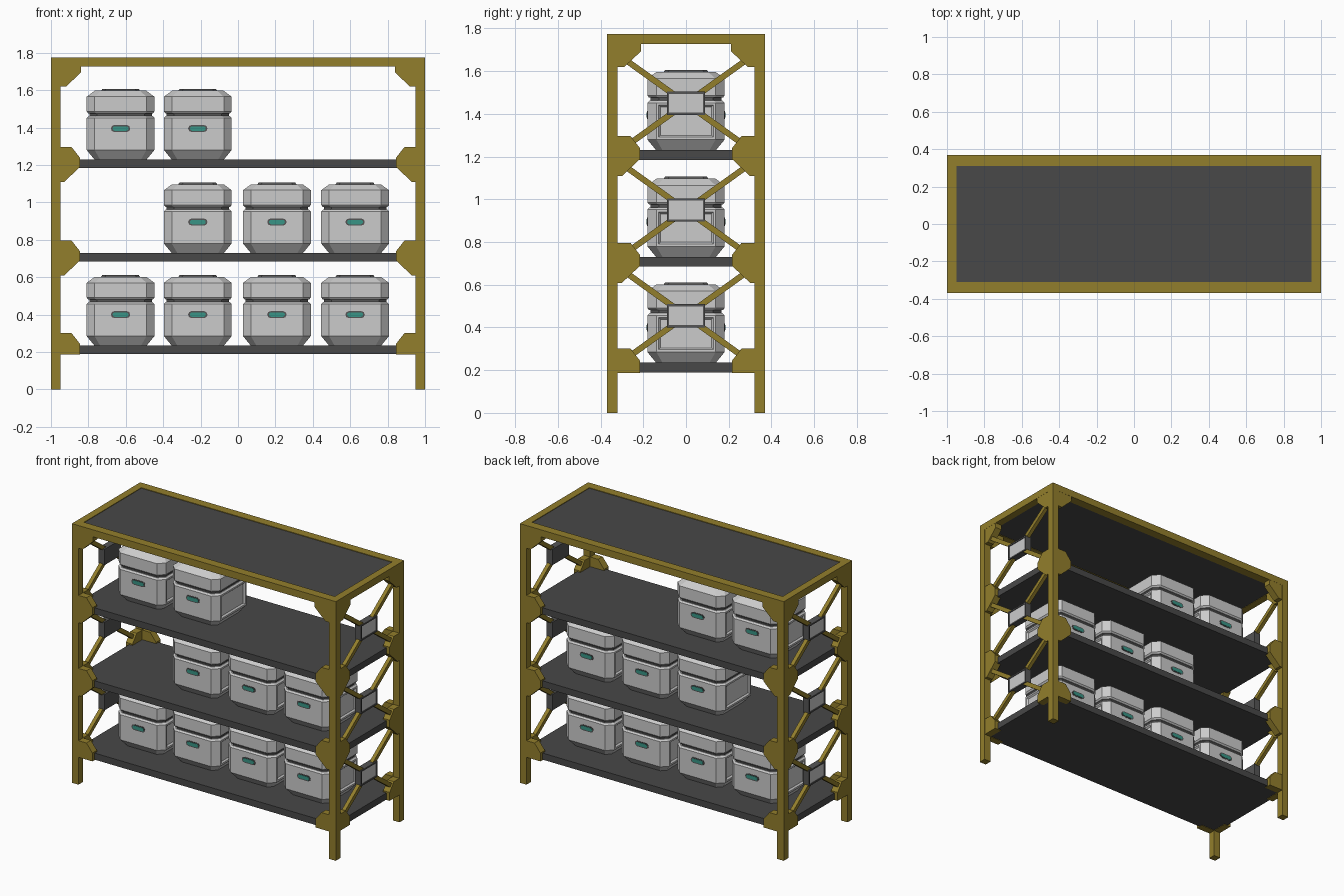
import bpy, bmesh
from math import atan2, hypot, cos, sin, pi
from mathutils import Matrix

if "Cube" in bpy.data.objects:
    bpy.data.objects.remove(bpy.data.objects["Cube"])


def material(name, rgb):
    m = bpy.data.materials.new(name)
    m.diffuse_color = (*rgb, 1)
    m.use_nodes = True
    m.node_tree.nodes["Principled BSDF"].inputs["Base Color"].default_value = m.diffuse_color
    return m


GOLD = material("gold_paint", (0.29, 0.21, 0.025))
DARK = material("dark_metal", (0.065, 0.065, 0.065))
RIM = material("dark_trim", (0.09, 0.09, 0.09))
TEAL = material("teal_handle", (0.04, 0.30, 0.24))


def finish(bm, name, mat=None):
    bmesh.ops.recalc_face_normals(bm, faces=bm.faces[:])
    me = bpy.data.meshes.new(name)
    bm.to_mesh(me)
    bm.free()
    if mat:
        me.materials.append(mat)
    ob = bpy.data.objects.new(name, me)
    bpy.context.collection.objects.link(ob)
    return ob


def box(name, x, y, z, mat=None):
    """Box from (min, max) ranges."""
    bm = bmesh.new()
    c = [(r[0] + r[1]) / 2 for r in (x, y, z)]
    s = [abs(r[1] - r[0]) for r in (x, y, z)]
    bmesh.ops.create_cube(bm, size=1, matrix=Matrix.Translation(c) @ Matrix.Diagonal((*s, 1)))
    return finish(bm, name, mat)


def prism(name, pts, axis, lo, hi, mat=None):
    """Extrude a 2D profile (horizontal, z) along x or y."""
    bm = bmesh.new()
    rings = []
    for d in (lo, hi):
        rings.append([bm.verts.new((d, a, b) if axis == 'x' else (a, d, b)) for a, b in pts])
    n = len(pts)
    bm.faces.new(rings[0])
    bm.faces.new(rings[1][::-1])
    for i in range(n):
        bm.faces.new((rings[0][i], rings[0][(i + 1) % n], rings[1][(i + 1) % n], rings[1][i]))
    return finish(bm, name, mat)


W, D, H = 1.0, 0.37, 1.775
SHELVES = [0.235, 0.73, 1.23]      # shelf top heights

# Corner gusset profiles: (distance in from outer edge, z offset from shelf top)
MID = [(0.0, -0.12), (0.07, -0.12), (0.155, -0.04), (0.155, 0.01), (0.11, 0.067), (0.0, 0.067)]
LOW = [(0.0, -0.047), (0.155, -0.047), (0.155, 0.01), (0.11, 0.067), (0.0, 0.067)]
TOP = [(0.0, -0.155), (0.08, -0.155), (0.16, -0.08), (0.16, 0.0), (0.0, 0.0)]
joints = [(LOW, SHELVES[0]), (MID, SHELVES[1]), (MID, SHELVES[2]), (TOP, H)]

# Posts and gussets at the four corners
for sx in (-1, 1):
    for sy in (-1, 1):
        box("post", (sx * (W - 0.05), sx * W), (sy * (D - 0.05), sy * D), (0, H), GOLD)
        for prof, z in joints:
            e = 0.001
            prism("front_gusset", [(sx * (W - max(a, e)), z + b - e) for a, b in prof], 'y',
                  sy * (D - 0.05), sy * (D - e), GOLD)
            prism("side_gusset", [(sy * (D - max(a, e)), z + b - e) for a, b in prof], 'x',
                  sx * (W - 0.05), sx * (W - e), GOLD)

# Top frame rails and top panel
for s in (-1, 1):
    box("long_top_rail", (-W, W), (s * (D - 0.06), s * D), (H - 0.048, H), GOLD)
    box("short_top_rail", (s * (W - 0.05), s * W), (-D + 0.06, D - 0.06), (H - 0.048, H), GOLD)
box("top_panel", (-0.95, 0.95), (-0.31, 0.31), (H - 0.045, H - 0.004), DARK)

# Shelves
for z in SHELVES:
    box("shelf", (-0.975, 0.975), (-0.345, 0.345), (z - 0.045, z), DARK)

# Cross braces with a centre plate on each end
for sx in (-1, 1):
    for zc in (0.455, 0.95, 1.45):
        for s in (-1, 1):
            a, b = 0.30, s * 0.215
            k = 0.014 / hypot(a, b)
            nx, nz = -b * k, a * k
            prism("brace", [(-a + nx, -b + zc + nz), (a + nx, b + zc + nz),
                            (a - nx, b + zc - nz), (-a - nx, -b + zc - nz)], 'x',
                  sx * (W - 0.038 - 0.001 * s), sx * (W - 0.012 - 0.001 * s), GOLD)
        xi, xo = sx * (W - 0.05), sx * (W - 0.004)
        box("plate_body", (xi, sx * (W - 0.012)), (-0.09, 0.09), (zc - 0.054, zc + 0.054), RIM)
        for s in (-1, 1):
            box("plate_rim_side", (xi, xo), (s * 0.08, s * 0.09), (zc - 0.054, zc + 0.054), RIM)
            box("plate_rim_edge", (xi, xo), (-0.08, 0.08), (zc + s * 0.044, zc + s * 0.054), RIM)
        box("plate_face", (xi + sx * 0.002, sx * (W - 0.009)), (-0.08, 0.08), (zc - 0.044, zc + 0.044))


def octagon(h, c):
    return [(h, -h + c), (h, h - c), (h - c, h), (-h + c, h),
            (-h, h - c), (-h, -h + c), (-h + c, -h), (h - c, -h)]


def loft(name, rings, mat=None):
    """Stack of chamfered squares: (z, half width, corner chamfer)."""
    bm = bmesh.new()
    loops = [[bm.verts.new((x, y, z)) for x, y in octagon(h, c)] for z, h, c in rings]
    for lo, hi in zip(loops, loops[1:]):
        for i in range(8):
            bm.faces.new((lo[i], lo[(i + 1) % 8], hi[(i + 1) % 8], hi[i]))
    bm.faces.new(loops[0][::-1])
    bm.faces.new(loops[-1])
    # Recessed panels on the two end faces of the body
    if name == "crate_body":
        bm.normal_update()
        walls = [f for f in bm.faces if abs(f.normal.x) > 0.99 and f.calc_area() > 0.02]
        bmesh.ops.inset_region(bm, faces=walls, thickness=0.016, depth=0)
        bmesh.ops.inset_region(bm, faces=walls, thickness=0.012, depth=-0.01)
    return finish(bm, name, mat)


def pill(hw, hh, cz):
    pts = []
    for side, start in ((1, -pi / 2), (-1, pi / 2)):
        for i in range(5):
            t = start + pi * i / 4
            pts.append((side * (hw - hh) + hh * cos(t), cz + hh * sin(t)))
    return pts


# One crate, then linked copies
R = 0.181
crate = [
    loft("crate_body", [(0, 0.14, 0.03), (0.05, R, 0.042), (0.222, R, 0.042), (0.232, R - 0.01, 0.038)]),
    loft("crate_seam", [(0.225, R - 0.014, 0.04), (0.255, R - 0.014, 0.04)], RIM),
    loft("crate_lid", [(0.246, R - 0.008, 0.04), (0.256, R, 0.042), (0.335, R, 0.042), (0.367, 0.138, 0.035)]),
    loft("crate_lid_pad", [(0.365, 0.105, 0.02), (0.376, 0.098, 0.02)], RIM),
]
for s in (-1, 1):
    crate.append(prism("handle_rim", pill(0.052, 0.019, 0.165), 'y', s * (R - 0.01), s * (R + 0.002), RIM))
    crate.append(prism("handle", pill(0.043, 0.012, 0.165), 'y', s * (R - 0.01), s * (R + 0.004), TEAL))

COLS = [-0.628, -0.215, 0.208, 0.626]
spots = [(COLS[i], z) for z, row in zip(SHELVES, ([0, 1, 2, 3], [1, 2, 3], [0, 1])) for i in row]
for n, (x, z) in enumerate(spots):
    for part in crate:
        ob = part
        if n:
            ob = part.copy()
            bpy.context.collection.objects.link(ob)
        ob.location = (x, 0, z)
